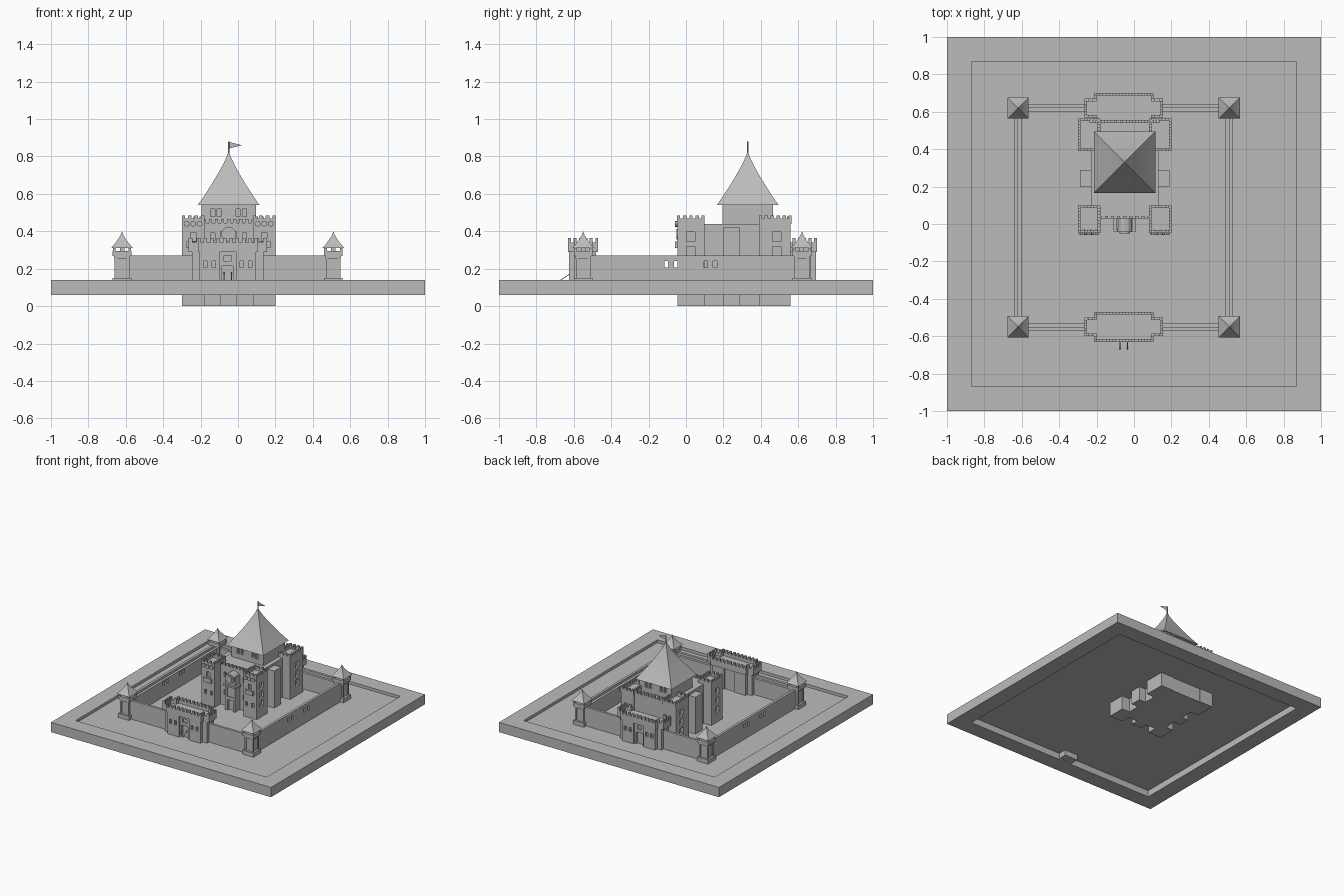
import bpy, bmesh, math
from mathutils import Matrix, Vector

old = bpy.data.objects.get("Cube")
if old:
    bpy.data.objects.remove(old, do_unlink=True)

GREY = (0.5, 0.5, 0.5, 1)
stone = bpy.data.materials.new("grey stone")
stone.use_nodes = True
stone.diffuse_color = GREY
stone.node_tree.nodes["Principled BSDF"].inputs["Base Color"].default_value = GREY

CX = -0.055            # castle axis
GROUND = 0.117


def finish(name, bm):
    bmesh.ops.recalc_face_normals(bm, faces=bm.faces)
    mesh = bpy.data.meshes.new(name)
    bm.to_mesh(mesh)
    bm.free()
    mesh.materials.append(stone)
    ob = bpy.data.objects.new(name, mesh)
    bpy.context.collection.objects.link(ob)
    return ob


def add_box(bm, x0, x1, y0, y1, z0, z1):
    size = Matrix.Diagonal((x1 - x0, y1 - y0, z1 - z0, 1))
    mid = Matrix.Translation(((x0 + x1) / 2, (y0 + y1) / 2, (z0 + z1) / 2))
    bmesh.ops.create_cube(bm, size=1, matrix=mid @ size)


def boxes(name, items):
    bm = bmesh.new()
    for item in items:
        add_box(bm, *item)
    return finish(name, bm)


def block(name, box, cuts=()):
    """One box with recesses or openings cut into it."""
    ob = boxes(name, [box])
    if cuts:
        cutter = boxes(name + "_cutter", cuts)
        cutter.hide_render = True
        mod = ob.modifiers.new("openings", 'BOOLEAN')
        mod.operation, mod.solver, mod.object = 'DIFFERENCE', 'EXACT', cutter
        bpy.context.view_layer.objects.active = ob
        bpy.ops.object.modifier_apply(modifier=mod.name)
        bpy.data.objects.remove(cutter, do_unlink=True)
    return ob


def window(x, y, z, w, h, axis, depth=0.02):
    """Cutter centred on a wall surface, pushed in along the given axis."""
    if axis == 'x':
        return (x - depth, x + depth, y - w / 2, y + w / 2, z - h / 2, z + h / 2)
    return (x - w / 2, x + w / 2, y - depth, y + depth, z - h / 2, z + h / 2)


def battlement(name, loop, z0, z1, z2, closed=True, t=0.007, step=0.034):
    """Low parapet with merlons along an axis-aligned path."""
    bm = bmesh.new()
    ends = loop[1:] + loop[:1] if closed else loop[1:]
    for a, b in zip(loop, ends):
        a, b = Vector(a), Vector(b)
        length = (b - a).length
        x0, x1 = sorted((a.x, b.x))
        y0, y1 = sorted((a.y, b.y))
        add_box(bm, x0 - t, x1 + t, y0 - t, y1 + t, z0, z1)
        n = max(1, round(length / step))
        half = length / n * 0.27
        for i in range(n + 1):
            p = a.lerp(b, i / n)
            hx, hy = (half, t) if abs(b.x - a.x) > abs(b.y - a.y) else (t, half)
            add_box(bm, max(p.x - hx, x0 - t), min(p.x + hx, x1 + t),
                    max(p.y - hy, y0 - t), min(p.y + hy, y1 + t), z1, z2)
    return finish(name, bm)


def rect(x0, x1, y0, y1):
    return [(x0, y0), (x1, y0), (x1, y1), (x0, y1)]


def spire(name, x, y, z0, z1, half, power, rings=10):
    """Four-sided roof with a concave sweep."""
    bm = bmesh.new()
    prev = None
    for i in range(rings):
        t = i / rings
        h = half * (1 - t) ** power
        z = z0 + (z1 - z0) * t
        ring = [bm.verts.new((x + px, y + py, z)) for px, py in rect(-h, h, -h, h)]
        if prev:
            for j in range(4):
                k = (j + 1) % 4
                bm.faces.new((prev[j], prev[k], ring[k], ring[j]))
        else:
            bm.faces.new(ring[::-1])
        prev = ring
    top = bm.verts.new((x, y, z1))
    for j in range(4):
        bm.faces.new((prev[j], prev[(j + 1) % 4], top))
    ob = finish(name, bm)
    bpy.ops.object.select_all(action='DESELECT')
    ob.select_set(True)
    bpy.context.view_layer.objects.active = ob
    bpy.ops.object.shade_smooth_by_angle(angle=math.radians(30))


def rod(bm, a, b, radius, sides=8):
    a, b = Vector(a), Vector(b)
    turn = (b - a).to_track_quat('Z', 'Y').to_matrix().to_4x4()
    bmesh.ops.create_cone(bm, cap_ends=True, segments=sides, radius1=radius, radius2=radius,
                          depth=(b - a).length, matrix=Matrix.Translation((a + b) / 2) @ turn)


# Ground: raised border around a sunken yard, with a bridge footing below
block("base_border", (-1, 1, -1, 1, 0.06, 0.14), [(-0.868, 0.868, -0.868, 0.868, 0, 0.2)])
boxes("yard", [(-0.87, 0.87, -0.87, 0.87, GROUND - 0.004, GROUND)])
boxes("bridge_footing", [(CX - 0.06, CX + 0.06, -0.868, -0.8, 0.07, GROUND)])

# Curtain walls: tall outer parapet and a lower inner walkway
WX, YB, YF = 0.565, 0.62, -0.55
for s, side in ((-1, "right"), (1, "left")):
    x = CX + s * WX
    slits = [window(x, y, 0.225, 0.02, 0.035, 'x', 0.06) for y in (-0.105, -0.055, 0.105, 0.155)]
    for part, d0, d1, top in (("parapet", 0, 0.02, 0.27), ("walkway", -0.02, 0, 0.25)):
        xa, xb = sorted((x + s * d0, x + s * d1))
        block(f"{side}_wall_{part}", (xa, xb, YF, YB, GROUND, top), slits)
for y, s, side in ((YF, -1, "front"), (YB, 1, "back")):
    for part, d, top in (("parapet", 0.02, 0.27), ("walkway", -0.02, 0.25)):
        ya, yb = sorted((y, y + s * d))
        boxes(f"{side}_wall_{part}", [(CX - WX, CX + WX, ya, yb, GROUND, top)])

# Corner watch towers
for x in (CX - WX, CX + WX):
    for y in (YF, YB):
        def sq(h, z0, z1):
            return (x - h, x + h, y - h, y + h, z0, z1)
        parts = [sq(0.05, GROUND, 0.15), sq(0.033, 0.15, 0.27), sq(0.042, 0.255, 0.268),
                 sq(0.05, 0.268, 0.295), sq(0.012, 0.29, 0.33)]
        for i in (-1, 1):
            for j in (-1, 1):
                px, py = x + i * 0.032, y + j * 0.032
                parts.append((px - 0.007, px + 0.007, py - 0.007, py + 0.007, 0.15, 0.27))
                px, py = x + i * 0.042, y + j * 0.042
                parts.append((px - 0.007, px + 0.007, py - 0.007, py + 0.007, 0.295, 0.315))
        boxes("watch_tower", parts)
        spire("watch_tower_roof", x, y, 0.312, 0.4, 0.057, 1.35, 6)

# Gatehouses, facing outwards
for y, s, side in ((YF, -1, "front"), (YB, 1, "back")):
    def span(a, b):
        return sorted((y + s * a, y + s * b))
    block(f"{side}_gatehouse_core", (CX - 0.19, CX + 0.19, *span(-0.045, 0.045), GROUND, 0.3))
    gate = [window(CX, y + s * 0.062, 0.16, 0.06, 0.11, 'y', 0.025),
            window(CX, y + s * 0.062, 0.255, 0.04, 0.03, 'y', 0.01)]
    block(f"{side}_gate", (CX - 0.05, CX + 0.05, *span(-0.06, 0.062), GROUND, 0.3), gate)
    for m in (-1, 1):
        xa, xb = sorted((CX + m * 0.045, CX + m * 0.15))
        slits = [window(CX + m * d, y + s * 0.075, 0.225, 0.02, 0.035, 'y') for d in (0.075, 0.12)]
        block(f"{side}_gate_tower", (xa, xb, *span(-0.07, 0.075), GROUND, 0.3), slits)
    boxes(f"{side}_gatehouse_deck", [(CX - 0.21, CX + 0.21, y - 0.05, y + 0.05, 0.29, 0.315),
                                     (CX - 0.16, CX + 0.16, y - 0.08, y + 0.08, 0.29, 0.315)])
    quarter = [(0.203, 0.043), (0.153, 0.043), (0.153, 0.073)]
    loop = quarter + [(-a, b) for a, b in quarter[::-1]]
    loop += [(a, -b) for a, b in loop[::-1]]
    battlement(f"{side}_gatehouse_battlement", [(CX + a, y + b) for a, b in loop], 0.3, 0.34, 0.363)

# Drawbridge chains
bm = bmesh.new()
for m in (-1, 1):
    rod(bm, (CX + m * 0.02, -0.61, 0.18), (CX + m * 0.02, -0.67, 0.14), 0.002)
finish("bridge_chains", bm)

# Keep body
K = -0.05
block("keep_body", (K - 0.18, K + 0.18, 0.03, 0.555, 0, 0.44),
      [window(K + d, 0.03, z, 0.022, 0.04, 'y') for d in (-0.085, 0.085) for z in (0.225, 0.37)])
block("keep_entrance_bay", (K - 0.045, K + 0.045, -0.03, 0.05, 0, 0.4),
      [window(K, -0.03, 0.16, 0.05, 0.09, 'y'), window(K, -0.03, 0.27, 0.06, 0.08, 'y', 0.008)])
boxes("keep_balcony", [(K - 0.06, K + 0.06, -0.04, 0.04, 0.315, 0.33)])
battlement("keep_front_battlement", [(K - 0.13, 0.037), (K + 0.13, 0.037)], 0.43, 0.445, 0.465, False)
battlement("keep_back_battlement", [(K - 0.18, 0.548), (K + 0.18, 0.548)], 0.43, 0.46, 0.48, False)

# Round window over the entrance
bm = bmesh.new()
rod(bm, (K, -0.042, 0.385), (K, 0.03, 0.385), 0.04, 12)
rod(bm, (K, -0.05, 0.385), (K, -0.03, 0.385), 0.028, 12)
finish("round_window", bm)

# Keep corner towers and side buttresses
for m, side in ((-1, "right"), (1, "left")):
    out = K + m * 0.25
    xa, xb = sorted((K + m * 0.13, out))
    cuts = [window(out, 0.025, z, 0.045, 0.05, 'x') for z in (0.22, 0.295, 0.37)]
    cuts += [window(K + m * d, -0.045, 0.225, 0.02, 0.035, 'y') for d in (0.16, 0.215)]
    cuts += [window(K + m * 0.19, -0.045, 0.37, 0.03, 0.045, 'y')]
    block(f"{side}_front_tower", (xa, xb, -0.045, 0.1, 0, 0.45), cuts)
    battlement(f"{side}_front_tower_battlement", rect(xa + 0.007, xb - 0.007, -0.04, 0.093),
               0.44, 0.468, 0.485)
    boxes(f"{side}_balcony", [(K + m * 0.19 - 0.035, K + m * 0.19 + 0.035, -0.06, -0.04, 0.31, 0.345)])
    bm = bmesh.new()
    for d in (0.155, 0.19, 0.225):
        rod(bm, (K + m * d, -0.058, 0.44), (K + m * d, -0.03, 0.44), 0.016, 8)
    finish(f"{side}_tower_rosettes", bm)
    cuts = [window(out, 0.485, z, 0.045, 0.05, 'x') for z in (0.22, 0.295, 0.37)]
    block(f"{side}_back_tower", (xa, xb, 0.39, 0.56, 0, 0.45), cuts)
    battlement(f"{side}_back_tower_battlement", rect(xa + 0.007, xb - 0.007, 0.397, 0.558),
               0.44, 0.468, 0.485)
    xa, xb = sorted((K + m * 0.15, K + m * 0.24))
    boxes(f"{side}_buttress", [(xa, xb, 0.2, 0.29, 0, 0.42)])

# Upper storey, main roof and pennant
RY = 0.33
cuts = [window(K + d, RY + s * 0.135, 0.5, 0.022, 0.04, 'y')
        for s in (-1, 1) for d in (-0.085, -0.05, 0.05, 0.085)]
block("upper_storey", (K - 0.145, K + 0.145, RY - 0.135, RY + 0.135, 0.43, 0.545), cuts)
spire("main_roof", K, RY, 0.54, 0.83, 0.165, 1.22)
bm = bmesh.new()
rod(bm, (K, RY, 0.8), (K, RY, 0.88), 0.004)
finish("flagpole", bm)
bm = bmesh.new()
flag = [bm.verts.new((K + dx, RY, z)) for dx, z in ((0, 0.842), (0.072, 0.86), (0, 0.878))]
face = bm.faces.new(flag)
bmesh.ops.solidify(bm, geom=[face], thickness=0.003)
finish("pennant", bm)
